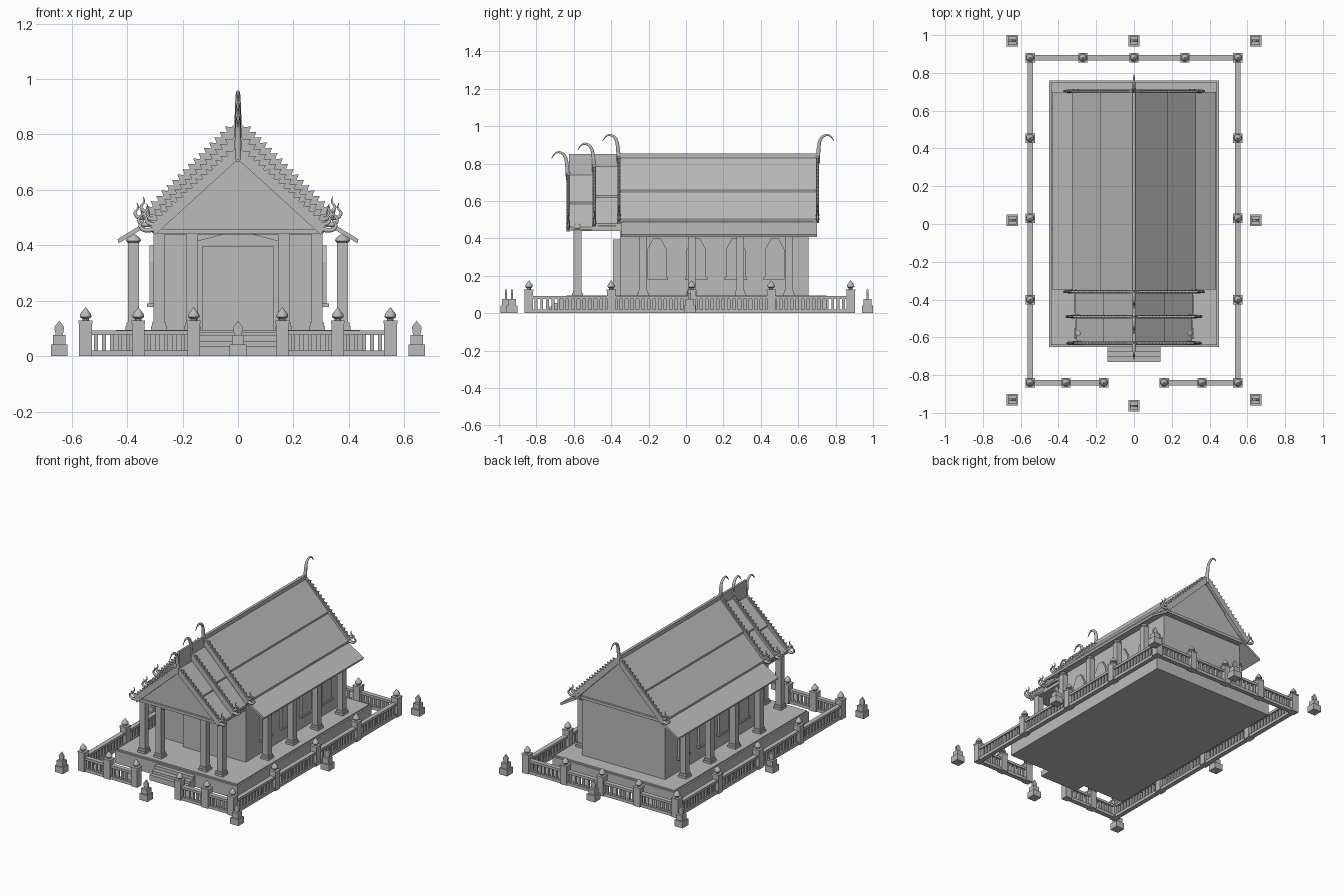
import bpy, bmesh, math
from mathutils import Vector

if "Cube" in bpy.data.objects:
    bpy.data.objects.remove(bpy.data.objects["Cube"], do_unlink=True)

stone = bpy.data.materials.new("pale grey plaster")
stone.use_nodes = True
GREY = (0.5, 0.5, 0.5, 1)
stone.diffuse_color = GREY
stone.node_tree.nodes["Principled BSDF"].inputs["Base Color"].default_value = GREY


def finish(name, bm, mirror=False, smooth=False):
    bmesh.ops.recalc_face_normals(bm, faces=bm.faces[:])
    me = bpy.data.meshes.new(name)
    bm.to_mesh(me)
    bm.free()
    me.materials.append(stone)
    ob = bpy.data.objects.new(name, me)
    bpy.context.collection.objects.link(ob)
    if mirror:
        ob.modifiers.new("mirror", "MIRROR").use_mirror_merge = False
    if smooth:
        bpy.ops.object.select_all(action="DESELECT")
        ob.select_set(True)
        bpy.context.view_layer.objects.active = ob
        bpy.ops.object.shade_smooth_by_angle(angle=math.radians(35))
    return ob


def prism(bm, pts, axis, a, b):
    """Extrude a (u, z) outline along x or y; return the face at b."""
    def at(d):
        return [bm.verts.new((d, u, v) if axis == "x" else (u, d, v)) for u, v in pts]
    lo, hi = at(a), at(b)
    bm.faces.new(lo)
    end = bm.faces.new(hi)
    for i in range(len(pts)):
        j = (i + 1) % len(pts)
        bm.faces.new((lo[i], lo[j], hi[j], hi[i]))
    return end


def box(bm, x0, x1, y0, y1, z0, z1):
    return prism(bm, [(x0, z0), (x1, z0), (x1, z1), (x0, z1)], "y", y0, y1)


def block(bm, x, y, w, z0, z1, d=None):
    d = d or w
    box(bm, x - w / 2, x + w / 2, y - d / 2, y + d / 2, z0, z1)


def lathe(bm, x, y, z, profile, n=10):
    rings = []
    for r, h in profile:
        rings.append([bm.verts.new((x + r * math.cos(math.tau * k / n),
                                    y + r * math.sin(math.tau * k / n), z + h)) for k in range(n)])
    for lo, hi in zip(rings, rings[1:]):
        for k in range(n):
            m = (k + 1) % n
            bm.faces.new((lo[k], lo[m], hi[m], hi[k]))
    bm.faces.new(rings[0])
    bm.faces.new(rings[-1])


def horn(name, pts, thick):
    cu = bpy.data.curves.new(name, "CURVE")
    cu.dimensions = "3D"
    cu.bevel_depth = thick
    cu.bevel_resolution = 1
    cu.resolution_u = 5
    cu.use_fill_caps = True
    sp = cu.splines.new("NURBS")
    sp.points.add(len(pts) - 1)
    for i, (p, q) in enumerate(zip(sp.points, pts)):
        p.co = (*q, 1)
        p.radius = 1 - 0.88 * i / (len(pts) - 1)
    sp.order_u = 3
    sp.use_endpoint_u = True
    cu.materials.append(stone)
    bpy.context.collection.objects.link(bpy.data.objects.new(name, cu))


# Platform and front steps
bm = bmesh.new()
box(bm, -0.45, 0.45, -0.65, 0.76, 0, 0.085)
box(bm, -0.44, 0.44, -0.64, 0.75, 0.085, 0.094)
finish("platform", bm)
bm = bmesh.new()
for y, z in ((-0.73, 0.036), (-0.705, 0.054), (-0.675, 0.076)):
    box(bm, -0.14, 0.14, y, -0.64, 0, z)
finish("front_steps", bm)

# Hall walls, door and windows
bm = bmesh.new()
box(bm, -0.305, 0.305, -0.354, 0.655, 0.09, 0.5)
finish("hall_walls", bm)
bm = bmesh.new()
face = box(bm, -0.13, 0.13, -0.35, -0.39, 0.094, 0.395)
bmesh.ops.inset_individual(bm, faces=[face], thickness=0.025, depth=-0.012)
finish("front_door", bm)
bm = bmesh.new()
for i in range(4):
    y = -0.155 + 0.21 * i
    outline = [(-0.052, 0.19), (0.052, 0.19), (0.052, 0.34), (0.02, 0.4), (-0.02, 0.4), (-0.052, 0.34)]
    face = prism(bm, [(y + u, v) for u, v in outline], "x", 0.3, 0.32)
    bmesh.ops.inset_individual(bm, faces=[face], thickness=0.016, depth=-0.012)
    box(bm, 0.3, 0.328, y - 0.06, y + 0.06, 0.178, 0.19)
finish("side_windows", bm, mirror=True)

# Columns with square feet and lotus capitals
lotus = [(0.016, 0), (0.027, 0.01), (0.025, 0.018), (0.014, 0.028), (0.004, 0.034)]
spots = [(0.377, -0.23 + 0.26 * i, 0.41) for i in range(4)]
spots += [(0.285, -0.58, 0.45), (0.165, -0.58, 0.45)]
shafts, caps = bmesh.new(), bmesh.new()
for x, y, top in spots:
    block(shafts, x, y, 0.058, 0.09, 0.108)
    block(shafts, x, y, 0.05, 0.108, 0.122)
    block(shafts, x, y, 0.041, 0.122, top)
    lathe(caps, x, y, top - 0.004, lotus)
finish("columns", shafts, mirror=True)
finish("column_capitals", caps, mirror=True, smooth=True)

# Porch beams and brackets
bm = bmesh.new()
box(bm, 0, 0.305, -0.6, -0.56, 0.44, 0.46)
box(bm, 0.265, 0.305, -0.6, -0.35, 0.44, 0.46)
prism(bm, [(0.145, 0.44), (0.05, 0.44), (0.145, 0.415)], "y", -0.59, -0.57)
finish("porch_beams", bm, mirror=True)


def gable_roof(name, y0, y1, apex, ex, ez, mid, ends):
    """Two overlapping tiers per slope, solid attic, toothed boards at the ends."""
    slope = (apex - ez) / ex
    mx = (apex - mid) / slope
    bm = bmesh.new()
    prism(bm, [(0, apex + 0.006), (mx + 0.006, mid), (mx + 0.006, mid - 0.018), (0, apex - 0.018)], "y", y0, y1)
    prism(bm, [(mx - 0.01, mid + 0.01 * slope - 0.006), (ex, ez), (ex, ez - 0.018),
               (mx - 0.01, mid + 0.01 * slope - 0.024)], "y", y0, y1)
    finish(name + "_slopes", bm, mirror=True)

    bm = bmesh.new()
    low = ez - 0.015
    half = (apex - 0.012 - low) / slope
    prism(bm, [(-half, low), (half, low), (0, apex - 0.012)], "y", y0 + 0.025, y1 - 0.025)
    if ends:
        box(bm, -half + 0.02, half - 0.02, y0 + 0.012, y1 - 0.012, low - 0.004, low + 0.014)
    finish(name + "_attic", bm)

    for label, y, out in ends:
        bm = bmesh.new()
        ya, yb = y - 0.009, y + 0.009
        prism(bm, [(0, apex + 0.018), (ex + 0.008, ez + 0.012), (ex - 0.008, ez - 0.022), (0, apex - 0.03)], "y", ya, yb)
        count = 17
        for i in range(1, count):
            x = ex * i / count
            z = apex + 0.014 - slope * x
            prism(bm, [(x, z), (x + 0.028, z + 0.002), (x + 0.019, z - 0.019 * slope)], "y", y - 0.005, y + 0.005)
        finish(name + "_" + label + "_bargeboards", bm, mirror=True)
        # Curled eave ends
        for side, tag in ((1, "left"), (-1, "right")):
            for k, shift in enumerate((0, -0.022)):
                path = [(-0.01, 0.0), (0.03, -0.012), (0.052, 0.012), (0.03, 0.032), (0.04, 0.048)]
                horn(f"{name}_{label}_{tag}_curl_{k}",
                     [(side * (ex + shift + u), y, ez - shift + v) for u, v in path], 0.011)
        # Swept ridge horn
        path = [(0, -0.03), (0.005, 0.05), (0.015, 0.105), (0.05, 0.125), (0.075, 0.112), (0.088, 0.088)]
        horn(name + "_" + label + "_horn", [(0, y + out * u, apex + v) for u, v in path], 0.014)


gable_roof("main_roof", -0.365, 0.705, 0.832, 0.325, 0.505, 0.66,
           [("front", -0.358, -1), ("back", 0.703, 1)])
gable_roof("middle_roof", -0.495, -0.35, 0.785, 0.312, 0.48, 0.63, [("front", -0.49, -1)])
gable_roof("porch_roof", -0.635, -0.48, 0.74, 0.307, 0.46, 0.595, [("front", -0.63, -1)])

# Ridge crest and lower skirt roof
bm = bmesh.new()
box(bm, -0.009, 0.009, -0.36, 0.7, 0.8, 0.855)
box(bm, -0.007, 0.007, -0.625, -0.35, 0.7, 0.852)
finish("ridge_crest", bm)
bm = bmesh.new()
prism(bm, [(0.29, 0.51), (0.435, 0.422), (0.43, 0.408), (0.29, 0.492)], "y", -0.348, 0.7)
finish("skirt_roof", bm, mirror=True)

# Boundary fence
sides = [-0.84, -0.4, 0.03, 0.455, 0.88]
backs = [-0.55, -0.27, 0, 0.27, 0.55]
runs = [[(s * 0.55, y) for y in sides] for s in (-1, 1)]
runs += [[(x, 0.88) for x in backs]]
runs += [[(s * x, -0.84) for x in (0.55, 0.36, 0.16)] for s in (-1, 1)]
bud = [(0.012, 0), (0.012, 0.008), (0.021, 0.014), (0.02, 0.024), (0.011, 0.036), (0.002, 0.048)]
posts, buds, rails, bars = (bmesh.new() for _ in range(4))
for x, y in sorted({p for run in runs for p in run}):
    block(posts, x, y, 0.046, 0, 0.118)
    block(posts, x, y, 0.05, 0.118, 0.128)
    lathe(buds, x, y, 0.127, bud)
for run in runs:
    for p, q in zip(run, run[1:]):
        a, b = Vector(p), Vector(q)
        c, span = (a + b) / 2, b - a
        w, d = abs(span.x) or 0.03, abs(span.y) or 0.03
        block(rails, c.x, c.y, w, 0.076, 0.092, d)
        block(rails, c.x, c.y, w, 0, 0.02, d)
        n = round((span.length - 0.046) / 0.03)
        inner = span.normalized() * (span.length - 0.046)
        for i in range(n):
            m = c + inner * ((i + 0.5) / n - 0.5)
            block(bars, m.x, m.y, 0.015, 0.02, 0.076)
finish("fence_posts", posts)
finish("fence_post_buds", buds, smooth=True)
finish("fence_rails", rails)
finish("fence_balusters", bars)

# Boundary marker stones on stepped pedestals
bm = bmesh.new()
marks = [(x, 0.97) for x in (-0.645, 0, 0.645)] + [(-0.645, 0.02), (0.645, 0.02)]
marks += [(-0.645, -0.93), (0, -0.963), (0.645, -0.93)]
leaf = [(-0.012, 0.07), (0.012, 0.07), (0.018, 0.105), (0, 0.128), (-0.018, 0.105)]
for x, y in marks:
    block(bm, x, y, 0.06, 0, 0.042)
    block(bm, x, y, 0.044, 0.042, 0.076)
    prism(bm, [(x + u, v) for u, v in leaf], "y", y - 0.006, y + 0.006)
finish("boundary_stones", bm)
